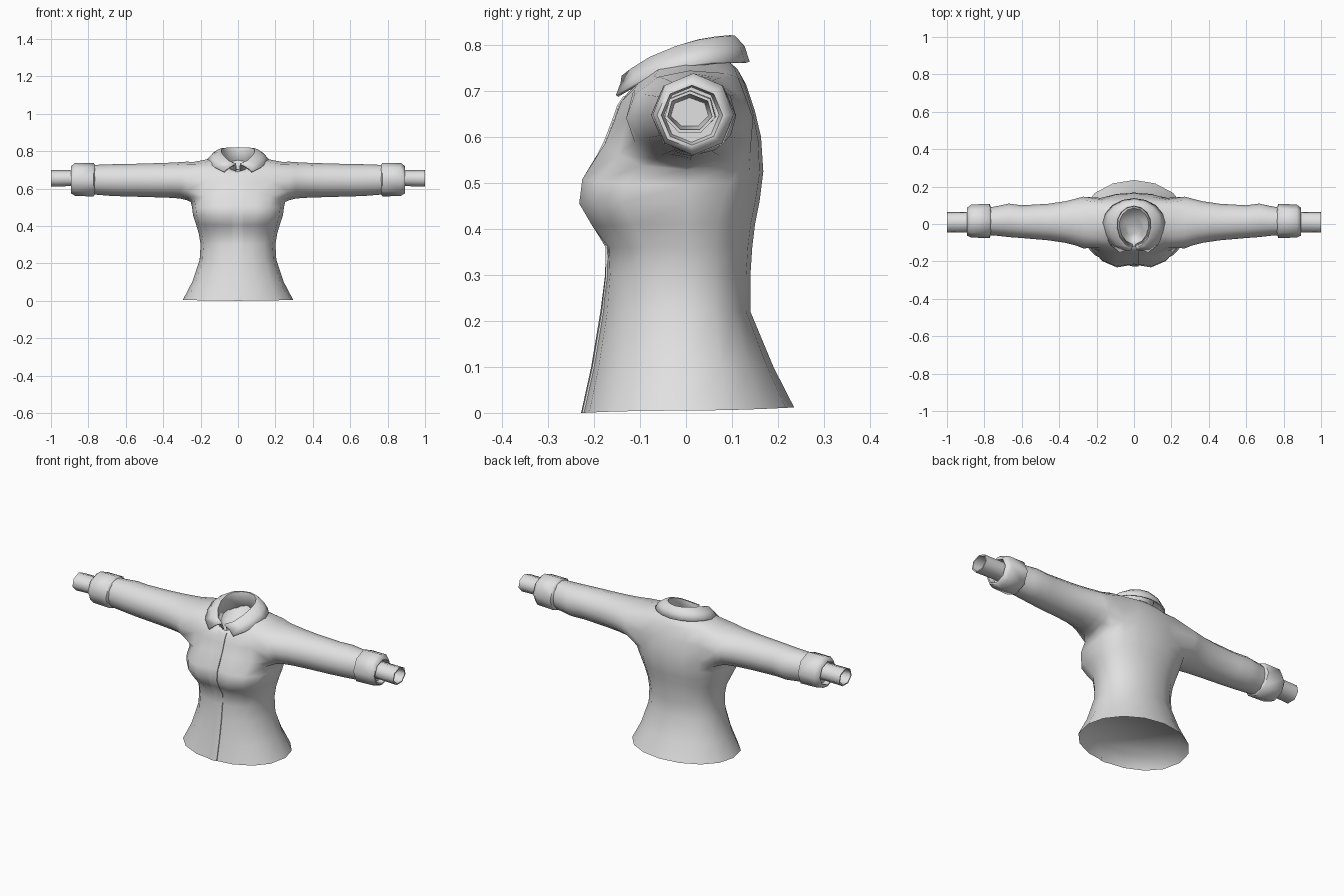
import bpy, bmesh, math

if "Cube" in bpy.data.objects:
    bpy.data.objects.remove(bpy.data.objects["Cube"])

grey = bpy.data.materials.new("cloth grey")
grey.diffuse_color = (0.75, 0.75, 0.75, 1)
grey.use_nodes = True
grey.node_tree.nodes["Principled BSDF"].inputs["Base Color"].default_value = grey.diffuse_color
N = 16


def finish(name, bm, angle=50, recalc=True):
    if recalc:
        bmesh.ops.recalc_face_normals(bm, faces=bm.faces)
    me = bpy.data.meshes.new(name)
    bm.to_mesh(me)
    bm.free()
    me.materials.append(grey)
    ob = bpy.data.objects.new(name, me)
    bpy.context.collection.objects.link(ob)
    bpy.ops.object.select_all(action='DESELECT')
    ob.select_set(True)
    bpy.context.view_layer.objects.active = ob
    bpy.ops.object.shade_smooth_by_angle(angle=math.radians(angle))
    return ob


def bridge(bm, a, b):
    n = len(a)
    for i in range(n):
        j = (i + 1) % n
        bm.faces.new((a[i], a[j], b[j], b[i]))


def add_ring(bm, pts):
    return [bm.verts.new(p) for p in pts]


# Torso rows: half width, front y, back y, front z, side z, back z, bust fullness, back roundness
rows = [
    (.295, -.225, .235, 0, .005, .012, 0, 1),
    (.245, -.203, .190, .10, .10, .10, 0, .95),
    (.205, -.183, .140, .22, .22, .22, 0, .85),
    (.200, -.176, .140, .30, .30, .30, .1, .85),
    (.210, -.178, .144, .36, .36, .36, .2, .85),
    (.225, -.214, .150, .405, .41, .41, .45, .8),
    (.240, -.243, .160, .455, .455, .46, .6, .75),
    (.245, -.236, .168, .51, .495, .525, .6, .6),
    (.252, -.186, .163, .595, .528, .60, .4, .45),
    (.250, -.165, .150, .635, .64, .655, .25, .38),
    (.240, -.150, .130, .665, .742, .715, .1, .4),
    (.160, -.135, .112, .685, .757, .747, 0, .7),
    (.100, -.118, .092, .69, .767, .765, 0, .85),
]


def torso_point(row, i):
    w, yf, yb, zf, zs, zb, bust, rnd = row
    a = 2 * math.pi * i / N
    c, s = math.cos(a), math.sin(a)
    if i % 8 == 0:
        s = 0
    if s < 0:
        y = yf * abs(s) ** (.85 - .45 * bust)
        if i % N == 12:
            y *= 1 - .18 * bust
        z = zs + (zf - zs) * s * s
    else:
        y = yb * s ** rnd
        z = zs + (zb - zs) * s * s
    return (w * c, y, z)


# Sleeve stations: x, front y, back y, bottom z, top z
stations = [
    (.272, -.130, .146, .537, .744),
    (.31, -.115, .136, .547, .741),
    (.37, -.100, .121, .551, .738),
    (.46, -.087, .108, .554, .735),
    (.60, -.075, .100, .558, .731),
    (.67, -.070, .109, .560, .730),
    (.72, -.064, .098, .564, .728),
    (.79, -.058, .085, .570, .726),
]


def sleeve_ring(st, side, n=12, start=210):
    x, y0, y1, z0, z1 = st
    out = []
    for k in range(n):
        a = math.radians(start + 360 * k / n)
        out.append((side * x, (y0 + y1) / 2 + (y1 - y0) / 2 * math.cos(a),
                    (z0 + z1) / 2 + (z1 - z0) / 2 * math.sin(a)))
    return out


# Bodice with sleeves grown out of the armholes
bm = bmesh.new()
rings = [add_ring(bm, [torso_point(r, i) for i in range(N)]) for r in rows]
arm_columns = {14, 15, 0, 1, 6, 7, 8, 9}
for r in range(len(rings) - 1):
    for i in range(N):
        if r in (8, 9) and i in arm_columns:
            continue
        j = (i + 1) % N
        bm.faces.new((rings[r][i], rings[r][j], rings[r + 1][j], rings[r + 1][i]))
for side in (1, -1):
    def col(i):
        return (i if side > 0 else 8 - i) % N
    loop = [rings[8][col(i)] for i in range(-2, 3)] + [rings[9][col(2)]]
    loop += [rings[10][col(i)] for i in range(2, -3, -1)] + [rings[9][col(-2)]]
    for st in stations:
        new = add_ring(bm, sleeve_ring(st, side))
        bridge(bm, loop, new)
        loop = new
    bm.faces.new(loop)
# Inside of the hem, closed a little way up
inner = add_ring(bm, [(v.co.x * .84, v.co.y * .87, .065) for v in rings[0]])
bridge(bm, rings[0], inner)
bm.faces.new(inner)
# Hollow inside the neck
prev = rings[-1]
for k, d in ((.85, .03), (.5, .06)):
    new = add_ring(bm, [(v.co.x * k, v.co.y * k - .01 * (1 - k), v.co.z - d) for v in rings[-1]])
    bridge(bm, prev, new)
    prev = new
bm.faces.new(prev)
finish("bodice", bm, 75)

# Front placket: an overlap with one raised edge
bm = bmesh.new()
strip = []
for row in rows[:-1]:
    p, q = torso_point(row, 12), torso_point(row, 13)

    def on_front(x, lift):
        t = abs(x) / q[0]
        return bm.verts.new((x, p[1] + (q[1] - p[1]) * t - lift, p[2] + (q[2] - p[2]) * t))
    strip.append([on_front(-.03, .0005), on_front(0, .003), on_front(.024, .004), on_front(.025, -.003)])
for a, b in zip(strip, strip[1:]):
    for k in range(3):
        bm.faces.new((a[k], a[k + 1], b[k + 1], b[k]))
finish("front_placket", bm, 40, recalc=False)


def tube(name, stns, side, n, start):
    bm = bmesh.new()
    rs = [add_ring(bm, sleeve_ring(s, side, n, start)) for s in stns]
    for a, b in zip(rs, rs[1:]):
        bridge(bm, a, b)
    bm.faces.new(rs[0])
    bm.faces.new(rs[-1])
    finish(name, bm, 62)


# Turned cuffs and the narrow undersleeves
for side, tag in ((1, "left"), (-1, "right")):
    tube(tag + "_cuff", [
        (.765, -.060, .090, .570, .727), (.772, -.076, .108, .558, .737),
        (.870, -.072, .104, .560, .738), (.892, -.063, .088, .574, .720),
        (.892, -.054, .080, .582, .712), (.865, -.048, .072, .588, .708)], side, 8, 0)
    tube(tag + "_undersleeve", [
        (.80, -.048, .068, .603, .706), (.89, -.047, .066, .609, .699),
        (1.0, -.048, .065, .605, .700), (1.0, -.041, .058, .612, .693),
        (.90, -.034, .050, .620, .685)], side, 7, 90)

# Folded collar, swept round the neck with pointed front ends
bm = bmesh.new()
sections = []
STEPS = 14
for k in range(STEPS + 1):
    t = -1 + 2 * k / STEPS
    a = t * math.radians(173)
    ao = t * math.radians(153)
    f = (1 - math.cos(a)) / 2              # 0 at back, 1 at front
    fo = (1 - math.cos(ao)) / 2
    sx, cy = math.sin(a), math.cos(a)
    ox, oy = math.sin(ao), math.cos(ao)
    ytop = cy * (.098 if cy > 0 else .130)
    top_z = .818 - .016 * f - .072 * f ** 3
    yout = oy * (.135 if oy > 0 else .168)
    out_z = .762 + .002 * fo - .089 * fo ** 3
    bulge = .008 * (1 - f ** 3)
    sections.append(add_ring(bm, [
        (.082 * sx, ytop * .86, top_z - .095 + .045 * f),
        (.093 * sx, ytop, top_z),
        (.106 * sx, ytop * 1.07, top_z - .001),
        ((.100 * sx + .165 * ox) / 2 + bulge * ox, (ytop + yout) / 2 + bulge * oy, (top_z + out_z) / 2 + .005),
        (.165 * ox, yout, out_z)]))
for a, b in zip(sections, sections[1:]):
    for k in range(4):
        bm.faces.new((a[k], b[k], b[k + 1], a[k + 1]))
collar = finish("collar", bm, 50)
solid = collar.modifiers.new("thickness", 'SOLIDIFY')
solid.thickness = .007
solid.offset = 0
